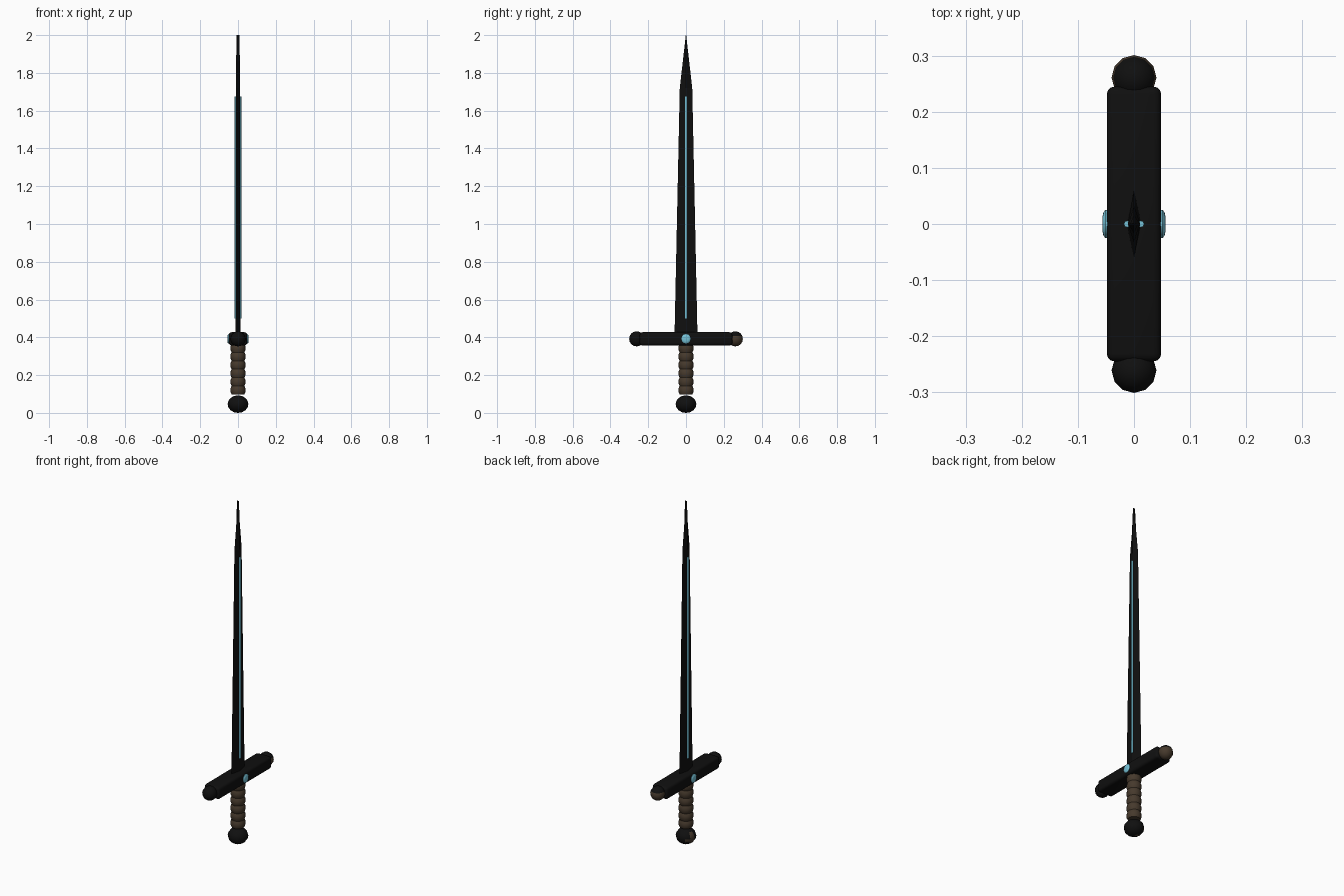
import bpy, bmesh, math
from mathutils import Matrix, Vector

if "Cube" in bpy.data.objects:
    bpy.data.objects.remove(bpy.data.objects["Cube"])


def material(name, rgb):
    m = bpy.data.materials.new(name)
    m.diffuse_color = (*rgb, 1)
    m.use_nodes = True
    m.node_tree.nodes["Principled BSDF"].inputs["Base Color"].default_value = m.diffuse_color
    return m


BLACK = material("black_metal", (0.005, 0.005, 0.005))
BROWN = material("brown_leather", (0.062, 0.042, 0.026))
CYAN = material("pale_cyan", (0.18, 0.54, 0.68))


def finish(name, bm, mats, smooth=None):
    bmesh.ops.recalc_face_normals(bm, faces=bm.faces)
    me = bpy.data.meshes.new(name)
    bm.to_mesh(me)
    bm.free()
    ob = bpy.data.objects.new(name, me)
    bpy.context.collection.objects.link(ob)
    for m in mats:
        me.materials.append(m)
    if smooth:
        bpy.ops.object.select_all(action='DESELECT')
        ob.select_set(True)
        bpy.context.view_layer.objects.active = ob
        bpy.ops.object.shade_smooth_by_angle(angle=math.radians(smooth))
    return ob


def loft(bm, rings):
    """Bridge equal-length loops of points and cap both ends."""
    loops = [[bm.verts.new(p) for p in ring] for ring in rings]
    n = len(loops[0])
    for a, b in zip(loops, loops[1:]):
        for i in range(n):
            j = (i + 1) % n
            bm.faces.new((a[i], a[j], b[j], b[i]))
    bm.faces.new(loops[0])
    bm.faces.new(loops[-1])


def ball(name, centre, radii, brown_rule=None, segs=12, rows=8):
    bm = bmesh.new()
    bmesh.ops.create_uvsphere(bm, u_segments=segs, v_segments=rows, radius=1)
    for f in bm.faces:
        if brown_rule and brown_rule(f.calc_center_median().normalized()):
            f.material_index = 1
    bmesh.ops.transform(bm, verts=bm.verts,
                        matrix=Matrix.Translation(centre) @ Matrix.Diagonal((*radii, 1)))
    return finish(name, bm, [BLACK, BROWN], 40)


# Pommel, with a worn brown patch on the back left
ball("pommel", (0, 0, 0.0465), (0.055, 0.055, 0.0465),
     lambda d: d.x < 0 and 0 < d.y < -d.x and d.z < 0.6)

# Grip: turned profile with bulging leather wraps
bm = bmesh.new()
wraps, z0, z1 = 6, 0.098, 0.365
rings = []
for k in range(wraps * 4 + 1):
    r = 0.034 + 0.006 * math.sqrt(abs(math.sin(math.pi * k / 4)))
    z = z0 + (z1 - z0) * k / (wraps * 4)
    rings.append([(r * math.cos(a), r * math.sin(a), z)
                  for a in (math.tau * i / 16 for i in range(16))])
loft(bm, rings)
finish("grip", bm, [BROWN], 40)

# Crossguard: bevelled bar
bm = bmesh.new()
bmesh.ops.create_cube(bm, size=1)
bmesh.ops.transform(bm, verts=bm.verts,
                    matrix=Matrix.Translation((0, 0, 0.392)) @ Matrix.Diagonal((0.097, 0.49, 0.07, 1)))
bmesh.ops.bevel(bm, geom=bm.edges[:], offset=0.014, segments=3, profile=0.5, affect='EDGES')
finish("crossguard", bm, [BLACK], 40)

# Guard end balls; the far one is brown on its lower side
ball("guard_end_front", (0, -0.261, 0.392), (0.04, 0.04, 0.04))
ball("guard_end_back", (0, 0.261, 0.392), (0.04, 0.04, 0.04),
     lambda d: d.y > -0.4 and d.z < 0.3)

# Blade: diamond section tapering to a narrow tip
bm = bmesh.new()
loft(bm, [[(tx, 0, z), (0, wy, z), (-tx, 0, z), (0, -wy, z)]
          for z, tx, wy in ((0.40, 0.013, 0.061), (1.72, 0.011, 0.033),
                            (1.86, 0.010, 0.017), (2.0, 0.007, 0.001))])
finish("blade", bm, [BLACK])

# Glowing strips and gems on both faces
for side, s in (("right", 1), ("left", -1)):
    bm = bmesh.new()
    loft(bm, [[(s * 0.012 + 0.0063 * math.cos(a), 0.006 * math.sin(a), z)
               for a in (math.tau * i / 8 for i in range(8))] for z in (0.5, 1.675)])
    finish("blade_strip_" + side, bm, [CYAN], 50)

    bm = bmesh.new()
    loft(bm, [[(s * x, r * math.cos(a), 0.392 + r * math.sin(a))
               for a in (math.tau * i / 12 for i in range(12))]
              for x, r in ((0.042, 0.025), (0.051, 0.025), (0.0545, 0.021), (0.0562, 0.013))])
    finish("gem_" + side, bm, [CYAN], 40)
